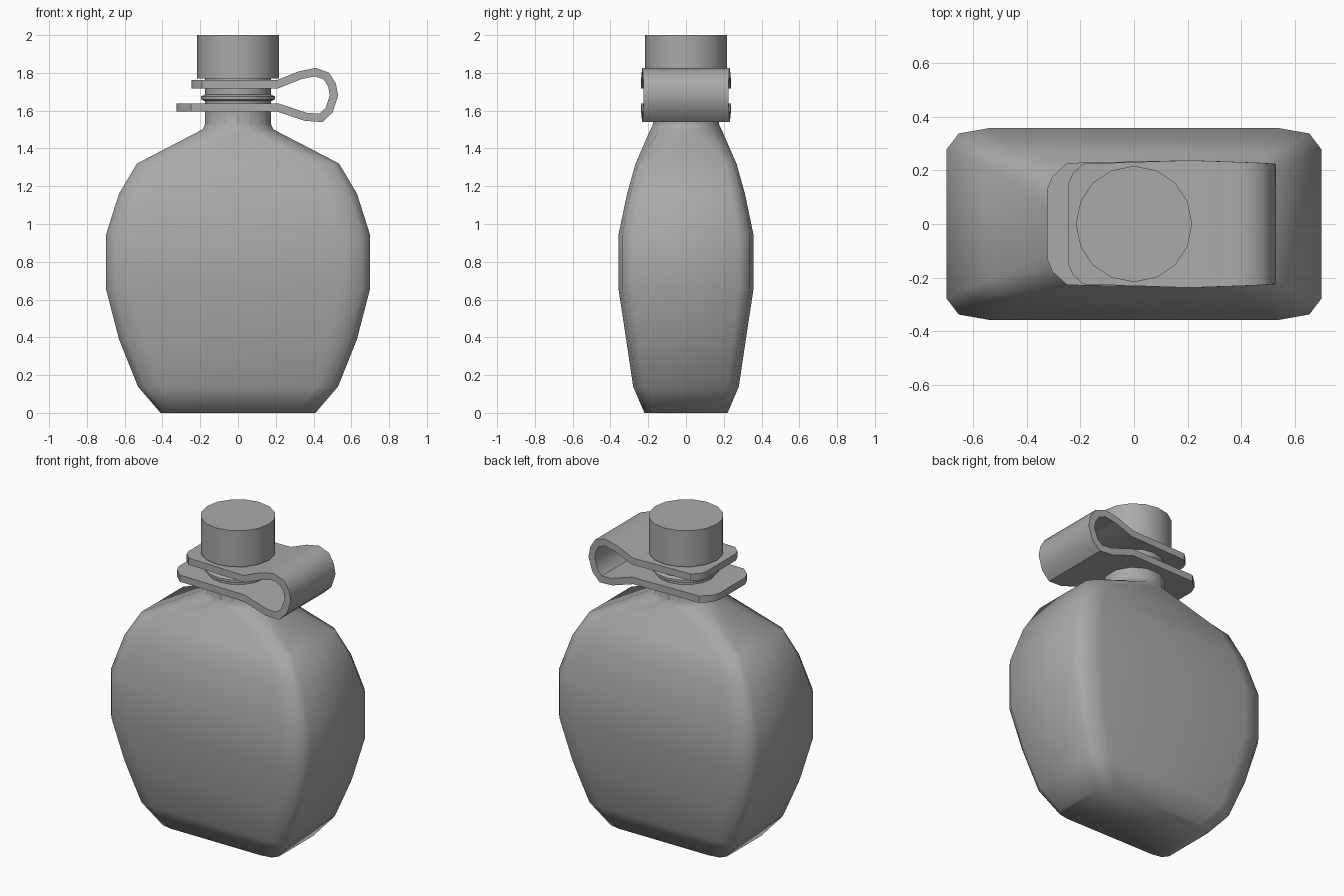
import bpy
import bmesh
from math import sin, cos, pi, radians

if "Cube" in bpy.data.objects:
    bpy.data.objects.remove(bpy.data.objects["Cube"], do_unlink=True)

grey = bpy.data.materials.new("plain_grey")
grey.use_nodes = True
grey.diffuse_color = (0.4, 0.4, 0.4, 1)
grey.node_tree.nodes["Principled BSDF"].inputs["Base Color"].default_value = (0.4, 0.4, 0.4, 1)


def finish(name, bm, angle):
    bmesh.ops.recalc_face_normals(bm, faces=bm.faces)
    mesh = bpy.data.meshes.new(name)
    bm.to_mesh(mesh)
    bm.free()
    mesh.materials.append(grey)
    obj = bpy.data.objects.new(name, mesh)
    bpy.context.collection.objects.link(obj)
    bpy.ops.object.select_all(action="DESELECT")
    obj.select_set(True)
    bpy.context.view_layer.objects.active = obj
    bpy.ops.object.shade_smooth_by_angle(angle=radians(angle))
    return obj


def loft(name, rings, angle):
    """Skin a stack of equal-sized point rings and close both ends."""
    bm = bmesh.new()
    loops = [[bm.verts.new(p) for p in ring] for ring in rings]
    n = len(loops[0])
    for a, b in zip(loops, loops[1:]):
        for i in range(n):
            j = (i + 1) % n
            bm.faces.new((a[i], a[j], b[j], b[i]))
    bm.faces.new(loops[0][::-1])
    bm.faces.new(loops[-1])
    return finish(name, bm, angle)


def corner_ring(hx, hy, z, quarter):
    """Mirror one quarter of an outline into a full ring."""
    q = [(u * hx, v * hy) for u, v in quarter]
    pts = q + [(-x, y) for x, y in q[::-1]] + [(-x, -y) for x, y in q] + [(x, -y) for x, y in q[::-1]]
    return [(x, y, z) for x, y in pts]


def circle(r, z, n):
    return [(r * cos(2 * pi * i / n), r * sin(2 * pi * i / n), z) for i in range(n)]


# Flask body: chamfered rectangles that turn round at the shoulder
box = [(1, 0.78), (0.936, 0.945), (0.775, 1)]
disc = [(cos(radians(a)), sin(radians(a))) for a in (15, 45, 75)]
levels = [(0.41, 0.22, 0), (0.53, 0.28, 0.14), (0.63, 0.317, 0.39), (0.70, 0.358, 0.66),
          (0.70, 0.358, 0.94), (0.63, 0.312, 1.16), (0.535, 0.267, 1.32)]
body = [corner_ring(*lv, box) for lv in levels]
body += [corner_ring(r, r, z, disc) for r, z in ((0.195, 1.5), (0.18, 1.53), (0.18, 1.6))]
loft("flask_body", body, 62)

# Neck, its collar ring and the cap
loft("neck", [circle(0.176, z, 16) for z in (1.5, 1.78)], 40)
loft("neck_collar", [circle(r, z, 16) for r, z in
                     ((0.176, 1.65), (0.195, 1.66), (0.195, 1.675), (0.176, 1.685))], 40)
loft("cap", [circle(0.217, z, 16) for z in (1.77, 2.0)], 40)

# Belt clip: a strip of (x, z, half width) stations folded into a loop
strip = [(-0.245, 1.74, 0.15), (-0.23, 1.74, 0.188), (-0.19, 1.74, 0.225), (0.21, 1.74, 0.238),
         (0.33, 1.788, 0.234), (0.41, 1.804, 0.231), (0.468, 1.783, 0.228), (0.498, 1.735, 0.225),
         (0.508, 1.68, 0.225), (0.482, 1.602, 0.227), (0.44, 1.562, 0.23), (0.36, 1.567, 0.233),
         (0.21, 1.617, 0.238), (-0.25, 1.617, 0.228), (-0.305, 1.617, 0.178), (-0.325, 1.617, 0.13)]
bm = bmesh.new()
pairs = [(bm.verts.new((x, -w, z)), bm.verts.new((x, w, z))) for x, z, w in strip]
for (a, b), (c, d) in zip(pairs, pairs[1:]):
    bm.faces.new((a, b, d, c))
clip = finish("belt_clip", bm, 40)
solid = clip.modifiers.new("thickness", "SOLIDIFY")
solid.thickness = 0.043
solid.offset = 0
solid.use_even_offset = True
bpy.ops.object.modifier_apply(modifier=solid.name)
bpy.ops.object.shade_smooth_by_angle(angle=radians(40))
